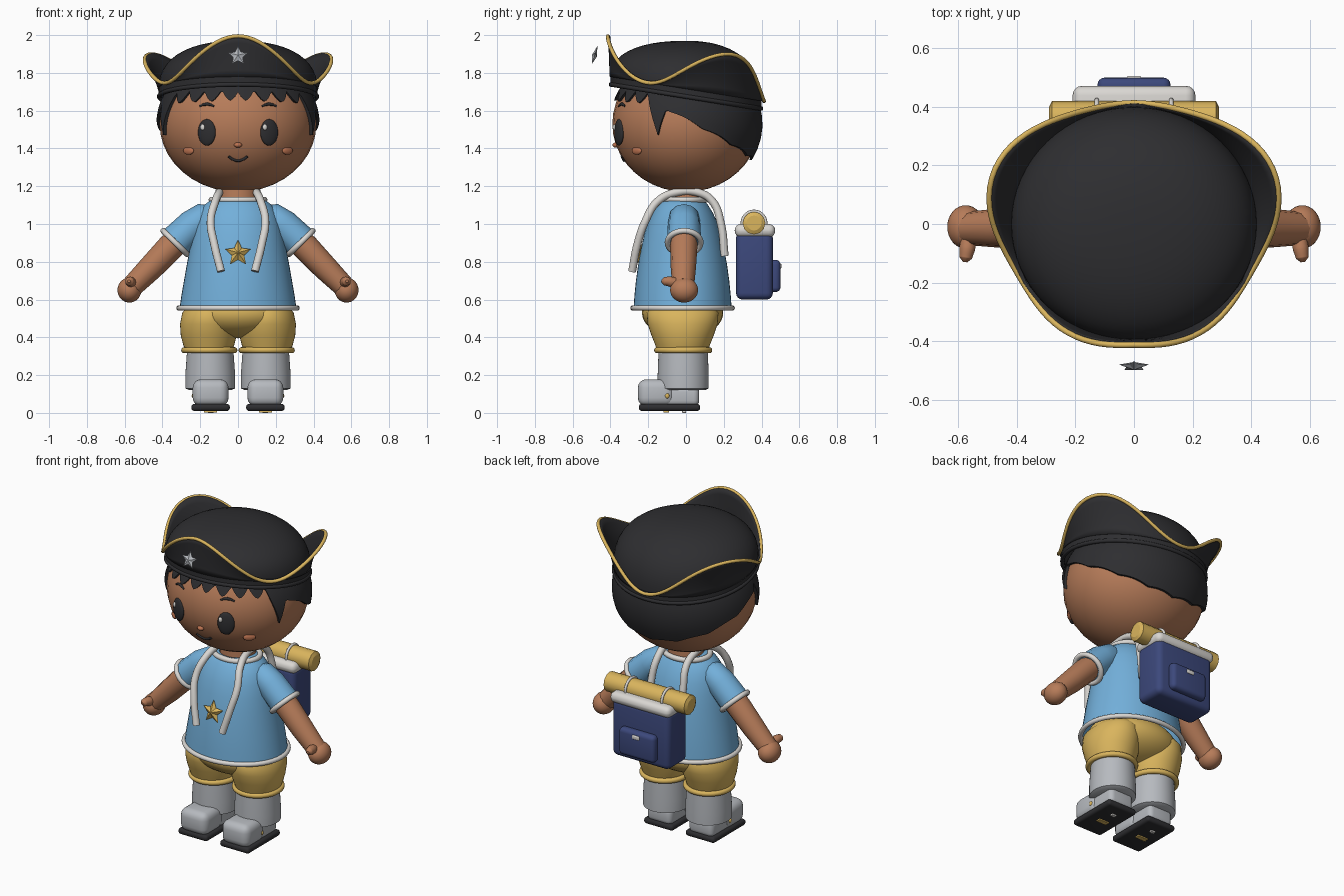
import bpy, bmesh, math
from math import sin, cos, pi, sqrt, radians
from mathutils import Vector

if "Cube" in bpy.data.objects:
    bpy.data.objects.remove(bpy.data.objects["Cube"], do_unlink=True)

def material(name, r, g, b):
    m = bpy.data.materials.new(name)
    m.use_nodes = True
    m.diffuse_color = (r, g, b, 1)
    m.node_tree.nodes["Principled BSDF"].inputs["Base Color"].default_value = (r, g, b, 1)
    return m

SKIN = material("brown skin", .47, .2, .1)
BLUSH = material("blush", .5, .17, .08)
DARK = material("charcoal", .027, .027, .03)
GOLD = material("gold", .7, .46, .11)
BLUE = material("sky blue", .17, .43, .7)
NAVY = material("navy", .045, .065, .2)
WHITE = material("off white", .7, .68, .65)
GREY = material("cool grey", .47, .49, .52)

def finish(ob, name, mat, angle=50):
    ob.name = name
    ob.data.materials.clear()
    ob.data.materials.append(mat)
    bpy.ops.object.select_all(action='DESELECT')
    ob.select_set(True)
    bpy.context.view_layer.objects.active = ob
    bpy.ops.object.shade_smooth_by_angle(angle=radians(angle))
    return ob

def from_bmesh(bm, name, mat, angle=50):
    me = bpy.data.meshes.new(name)
    bm.to_mesh(me)
    bm.free()
    ob = bpy.data.objects.new(name, me)
    bpy.context.collection.objects.link(ob)
    return finish(ob, name, mat, angle)

def around(name, point, rows, mat, cols=48, angle=50):
    """Surface around z: point(angle from the front, row) -> xyz, rows go up."""
    bm = bmesh.new()
    v = [[bm.verts.new(point(2 * pi * i / cols, j)) for i in range(cols)] for j in range(rows)]
    for j in range(rows - 1):
        for i in range(cols):
            k = (i + 1) % cols
            bm.faces.new((v[j][i], v[j][k], v[j + 1][k], v[j + 1][i]))
    bmesh.ops.remove_doubles(bm, verts=bm.verts, dist=1e-5)
    return from_bmesh(bm, name, mat, angle)

def loft(name, rings, mat, cx=0, cy=0):
    """Stack of ellipses given as (z, x radius, y radius)."""
    return around(name, lambda a, j: (cx + rings[j][1] * sin(a), cy - rings[j][2] * cos(a), rings[j][0]),
                  len(rings), mat)

def ball(name, loc, size, mat, turn=0):
    bpy.ops.mesh.primitive_uv_sphere_add(segments=32, ring_count=20, location=loc, rotation=(0, 0, turn))
    bpy.context.object.scale = size
    return finish(bpy.context.object, name, mat)

def ring(name, loc, size, thick, mat, axis=(0, 0, 1)):
    """Elliptical hoop; thickness stays round."""
    q = Vector(axis).to_track_quat('Z', 'Y')
    pts = [q @ Vector((size[0] * cos(t), size[1] * sin(t), 0)) + Vector(loc)
           for t in (2 * pi * i / 48 for i in range(48))]
    return tube(name, [(*p, thick) for p in pts], mat, cyclic=True)

def tube(name, pts, mat, cyclic=False, smooth=False):
    """Round tube through (x, y, z, radius) points."""
    cu = bpy.data.curves.new(name, 'CURVE')
    cu.dimensions = '3D'
    cu.bevel_depth = 1
    cu.bevel_resolution = 4
    cu.use_fill_caps = True
    sp = cu.splines.new('BEZIER' if smooth else 'POLY')
    ps = sp.bezier_points if smooth else sp.points
    ps.add(len(pts) - 1)
    for p, (x, y, z, r) in zip(ps, pts):
        p.co = (x, y, z) if smooth else (x, y, z, 1)
        p.radius = r
        if smooth:
            p.handle_left_type = p.handle_right_type = 'AUTO'
    sp.use_cyclic_u = cyclic
    ob = bpy.data.objects.new(name, cu)
    bpy.context.collection.objects.link(ob)
    bpy.ops.object.select_all(action='DESELECT')
    ob.select_set(True)
    bpy.context.view_layer.objects.active = ob
    bpy.ops.object.convert(target='MESH')
    return finish(bpy.context.object, name, mat)

def box(name, low, high, bevel, mat):
    bm = bmesh.new()
    bmesh.ops.create_cube(bm, size=1)
    for v in bm.verts:
        v.co = [(a + b) / 2 + c * (b - a) for a, b, c in zip(low, high, v.co)]
    bmesh.ops.bevel(bm, geom=bm.edges[:], offset=bevel, segments=4, profile=.5, affect='EDGES')
    return from_bmesh(bm, name, mat)

def star(name, loc, r, thick, mat, tilt=0):
    bm = bmesh.new()
    rim = [bm.verts.new((sin(i * pi / 5) * q, 0, cos(i * pi / 5) * q))
           for i in range(10) for q in [r if i % 2 == 0 else r * .48]]
    front, back = bm.verts.new((0, -thick, 0)), bm.verts.new((0, thick, 0))
    for i in range(10):
        bm.faces.new((front, rim[i - 1], rim[i]))
        bm.faces.new((back, rim[i], rim[i - 1]))
    bmesh.ops.recalc_face_normals(bm, faces=bm.faces)
    ob = from_bmesh(bm, name, mat, 5)
    ob.location, ob.rotation_euler = loc, (tilt, 0, 0)

# Head and face
HX, HY, HZ, HC = .415, .39, .36, 1.53
ball("head", (0, 0, HC), (HX, HY, HZ), SKIN)

def face(x, z, out=0):
    return (x, -HY * sqrt(1 - (x / HX) ** 2 - ((z - HC) / HZ) ** 2) - out, z)

def on_face(name, x, z, size, mat, out=0):
    p = face(x, z, out)
    ball(name, p, size, mat, math.atan2(x / HX ** 2, -p[1] / HY ** 2))

for s in (-1, 1):
    on_face("eye", s * .165, 1.485, (.05, .018, .07), DARK)
    on_face("eye_glint", s * .165 - .022, 1.512, (.012, .008, .016), WHITE, .014)
    on_face("cheek", s * .262, 1.388, (.036, .012, .021), BLUSH)
    tube("eyebrow", [(*face(s * (.165 + d), 1.635 - 8 * d * d), .009 - abs(d) * .12)
                     for d in (-.038, -.02, 0, .02, .038)], DARK)
on_face("nose", 0, 1.418, (.021, .018, .014), BLUSH)
tube("mouth", [(*face(d, 1.335 + 9 * d * d), .007) for d in (-.05, -.03, -.01, .01, .03, .05)], DARK)

# Hair: a shell with a fringe, side locks and a longer back
def hair_edge(a):
    a = abs(math.degrees((a + pi) % (2 * pi) - pi))
    if a < 56:
        tooth = abs((a / 14.5 + .1) % 1 - .5) * 2
        return 1.655 + .06 * tooth ** 1.5 - a * .0003
    if a < 76:
        return 1.47 + .2 * (abs(a - 68) / 10) ** .9
    y = -cos(radians(a))
    return 1.6 - .26 * (y + .25) / 1.25 + .012 * abs(sin(radians(a * 7)))

def hair_point(a, j):
    low = hair_edge(a)
    z = low + (1.8 - low) * max(0, j - 1) / 8
    k = sqrt(1 - ((z - HC) / .375) ** 2) * (1 if j else .96)
    return (.432 * k * sin(a), -.405 * k * cos(a), z)

around("hair", hair_point, 10, DARK, 180)

# Three-cornered hat
def hat_base(y):
    return 1.715 - .16 * y

def crown_point(a, j):
    x, y = .42 * sin(a), -.4 * cos(a)
    if j == 0:
        return (x, y, hat_base(y) - .04)
    u = sin((j - 1) / 12 * pi / 2)
    k = max(0, 1 - u ** 2.3) ** (1 / 2.3)
    return (x * k, y * k, hat_base(y) * (1 - u) + 1.715 * u + .255 * u)

def brim_point(a, j):
    t = j / 6
    lift = (1 + cos(3 * a)) / 2
    x, y = .425 * sin(a), -.405 * cos(a)
    side = max(0, sin(a)) if a < pi else max(0, -sin(a))
    flare = 1 + t ** 1.4 * (.02 + .22 * lift * side ** 1.5)
    return (x * flare, y * flare, hat_base(y) + t * .215 * lift)

around("hat_crown", crown_point, 14, DARK, 64)
brim = around("hat_brim", brim_point, 7, DARK, 96)
brim.modifiers.new("thickness", 'SOLIDIFY').thickness = .012
tube("hat_trim", [(*brim_point(2 * pi * i / 96, 6), .01) for i in range(96)], GOLD, cyclic=True)
ring("hat_band", (0, 0, hat_base(0) - .04), (.418, .402), .012, DARK, (0, .16, 1))
star("hat_star", (0, -.485, 1.89), .055, .014, GREY, radians(-17))

# Neck, shirt and neckerchief
loft("neck", [(1.05, .11, .1), (1.25, .1, .09)], SKIN)
loft("shirt", [(.55, .31, .26), (.62, .3, .255), (.7, .286, .247), (.78, .272, .236), (.86, .257, .222),
               (.94, .242, .204), (1.01, .225, .183), (1.06, .207, .16), (1.1, .18, .135),
               (1.13, .14, .11), (1.14, .1, .09)], BLUE, cy=-.018)
ring("shirt_hem", (0, -.018, .555), (.313, .263), .014, WHITE)
ring("collar", (0, -.01, 1.128), (.14, .115), .016, WHITE)
star("shirt_star", (0, -.25, .845), .072, .025, GOLD, radians(-9))
for s in (-1, 1):
    tube("neckerchief", [(s * x, y, z, .021) for x, y, z in (
        (.09, -.285, .75), (.125, -.258, .89), (.145, -.215, 1.015), (.12, -.15, 1.12), (.1, -.06, 1.165),
        (.1, .07, 1.165), (.1, .14, 1.12), (.11, .185, 1.0), (.11, .205, .83))], WHITE, smooth=True)

    # Arms
    down = Vector((s * .7, 0, -.71))
    tube("sleeve", [(s * .13, -.01, 1.04, .06), (s * .18, -.01, 1.03, .082),
                    (s * .24, -.01, .99, .087), (s * .335, -.01, .9, .09)], BLUE)
    ring("sleeve_cuff", (s * .333, -.01, .902), (.088, .088), .015, WHITE, down)
    tube("arm", [(s * .25, -.01, .98, .07), (s * .36, -.012, .875, .072), (s * .46, -.014, .77, .067),
                 (s * .56, -.015, .67, .058)], SKIN)
    ball("hand", (s * .575, -.01, .65), (.063, .074, .066), SKIN)
    tube("thumb", [(s * .56, -.03, .68, .028), (s * .57, -.085, .695, .027), (s * .575, -.115, .697, .022),
                   (s * .577, -.13, .697, .008)], SKIN, smooth=True)

    # Shorts leg, sock and shoe
    loft("shorts_leg", [(.33, .125, .135), (.36, .135, .145), (.41, .148, .165), (.47, .152, .185),
                        (.53, .14, .19), (.58, .1, .15), (.59, 0, 0)], GOLD, s * .155, -.018)
    ring("shorts_cuff", (s * .152, -.015, .332), (.133, .138), .016, GOLD)
    loft("sock", [(.12, 0, 0), (.12, .11, .115), (.13, .132, .135), (.2, .132, .135), (.34, .122, .13)],
         GREY, s * .147, -.015)
    c = s * .145
    box("shoe_toe", (c - .095, -.255, .035), (c + .095, -.06, .178), .045, GREY)
    box("shoe_heel", (c - .085, -.16, .035), (c + .085, .07, .14), .03, GREY)
    box("sole", (c - .102, -.25, .01), (c + .102, .075, .048), .017, DARK)
    box("sole_badge", (c - .035, -.12, .002), (c + .035, -.09, .011), .002, GOLD)
    box("sole_tag", (c - .015, -.02, 0), (c + .015, 0, .011), .002, WHITE)
    ball("shoe_stud", (c + s * .09, -.1, .09), (.01, .012, .014), GOLD)

ball("shorts_seat", (0, -.018, .53), (.285, .215, .135), GOLD)

# Backpack with bedroll
box("pack_body", (-.2, .265, .6), (.2, .46, .96), .035, NAVY)
box("pack_flap", (-.21, .258, .93), (.21, .472, 1.0), .033, WHITE)
box("pack_pocket", (-.125, .44, .64), (.125, .5, .81), .025, NAVY)
box("pack_clasp", (-.025, .49, .765), (.025, .506, .79), .006, WHITE)
tube("bedroll", [(-.29, .36, 1.005, .04), (-.28, .36, 1.005, .06), (.28, .36, 1.005, .06),
                 (.29, .36, 1.005, .04)], GOLD)
for s in (-1, 1):
    ring("bedroll_band", (s * .127, .36, 1.005), (.063, .063), .008, WHITE, (1, 0, 0))
